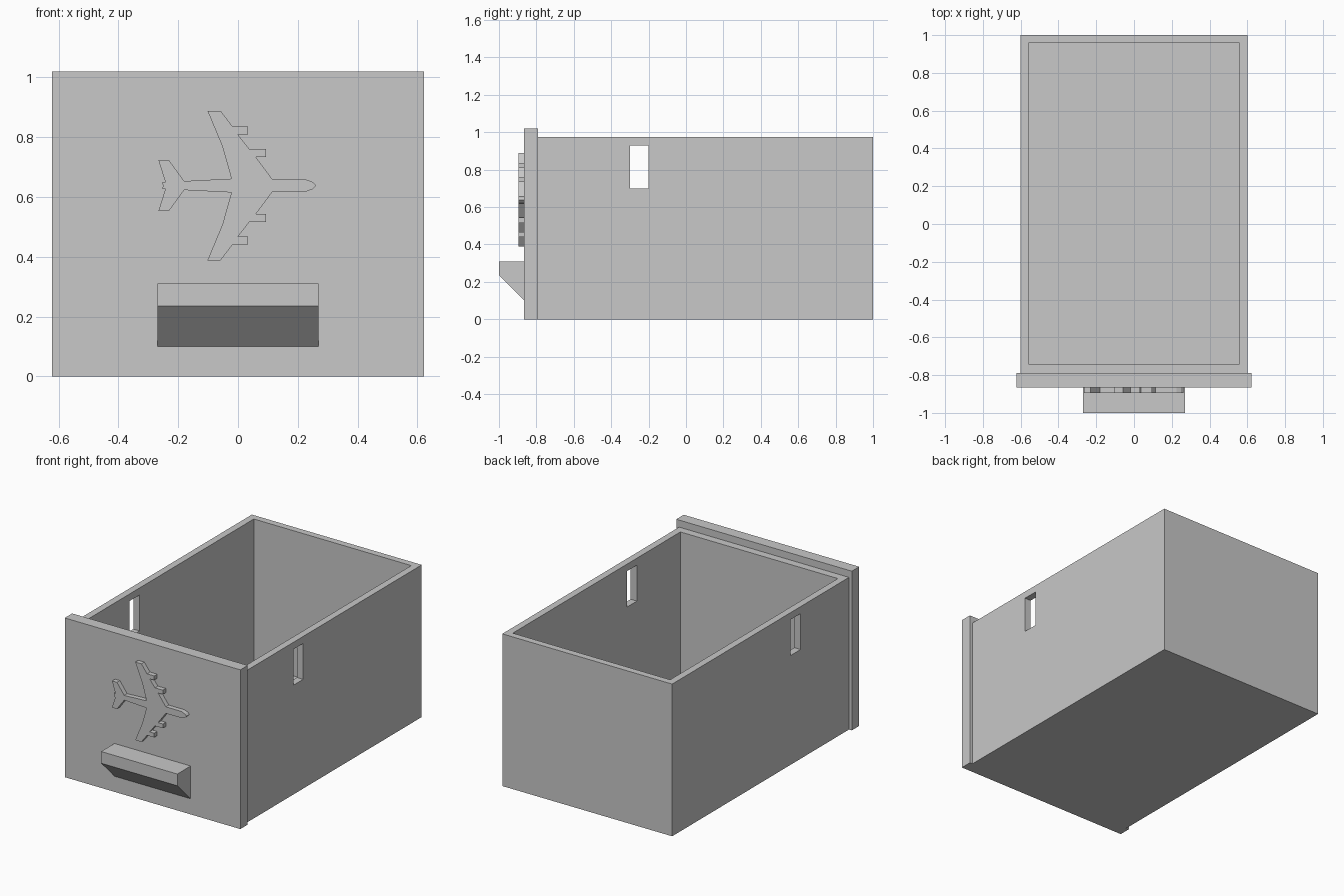
import bpy, bmesh
from mathutils import Vector

default = bpy.data.objects.get("Cube")
if default:
    bpy.data.objects.remove(default, do_unlink=True)

grey = bpy.data.materials.new("plain grey")
grey.use_nodes = True
colour = (0.58, 0.58, 0.58, 1)
grey.diffuse_color = colour
grey.node_tree.nodes["Principled BSDF"].inputs["Base Color"].default_value = colour


def prism(name, outline, direction):
    """Extrude a closed 3D outline along a direction into a solid."""
    bm = bmesh.new()
    face = bm.faces.new([bm.verts.new(p) for p in outline])
    ext = bmesh.ops.extrude_face_region(bm, geom=[face], use_keep_orig=True)
    moved = [v for v in ext["geom"] if isinstance(v, bmesh.types.BMVert)]
    bmesh.ops.translate(bm, verts=moved, vec=Vector(direction))
    bmesh.ops.recalc_face_normals(bm, faces=bm.faces)
    mesh = bpy.data.meshes.new(name)
    bm.to_mesh(mesh)
    bm.free()
    mesh.materials.append(grey)
    obj = bpy.data.objects.new(name, mesh)
    bpy.context.collection.objects.link(obj)
    return obj


def block(name, x, y, z):
    """Box spanning the given (low, high) ranges."""
    base = [(x[0], y[0], z[0]), (x[1], y[0], z[0]),
            (x[1], y[1], z[0]), (x[0], y[1], z[0])]
    return prism(name, base, (0, 0, z[1] - z[0]))


def cut(target, cutter):
    """Subtract the cutter, then discard it."""
    mod = target.modifiers.new("cut", "BOOLEAN")
    mod.operation = "DIFFERENCE"
    mod.solver = "EXACT"
    mod.object = cutter
    bpy.context.view_layer.objects.active = target
    bpy.ops.object.modifier_apply(modifier=mod.name)
    bpy.data.objects.remove(cutter, do_unlink=True)


# Drawer box: hollow tray with a slot through both side walls
tray = block("drawer_box", (-0.602, 0.602), (-0.79, 1.0), (0, 0.975))
cut(tray, block("cavity", (-0.558, 0.558), (-0.74, 0.957), (0.045, 1.2)))
cut(tray, block("side_slots", (-0.8, 0.8), (-0.3, -0.2), (0.70, 0.93)))

# Front panel, a little wider and taller than the box
block("front_panel", (-0.622, 0.622), (-0.865, -0.79), (0, 1.02))

# Handle: wedge with a sloping underside
wedge = [(-0.865, 0.31), (-1.0, 0.31), (-1.0, 0.235), (-0.865, 0.10)]
prism("handle", [(-0.27, y, z) for y, z in wedge], (0.54, 0, 0))

# Raised airplane: half outline from nose to tail, mirrored about its axis
half = [(0.25, 0.012), (0.225, 0.021), (0.115, 0.021),
        (0.06, 0.095), (0.094, 0.095), (0.094, 0.122), (0.038, 0.122),
        (0.0, 0.17), (0.033, 0.17), (0.033, 0.197), (-0.018, 0.197),
        (-0.058, 0.25), (-0.102, 0.25), (-0.052, 0.13), (-0.022, 0.023),
        (-0.18, 0.015), (-0.231, 0.085), (-0.266, 0.085),
        (-0.243, 0.012), (-0.254, 0.010)]
outline = [(0.262, 0)] + half + [(-0.25, 0)] + [(x, -z) for x, z in reversed(half)]
prism("airplane_relief", [(x, -0.865, 0.638 + z) for x, z in outline], (0, -0.03, 0))
